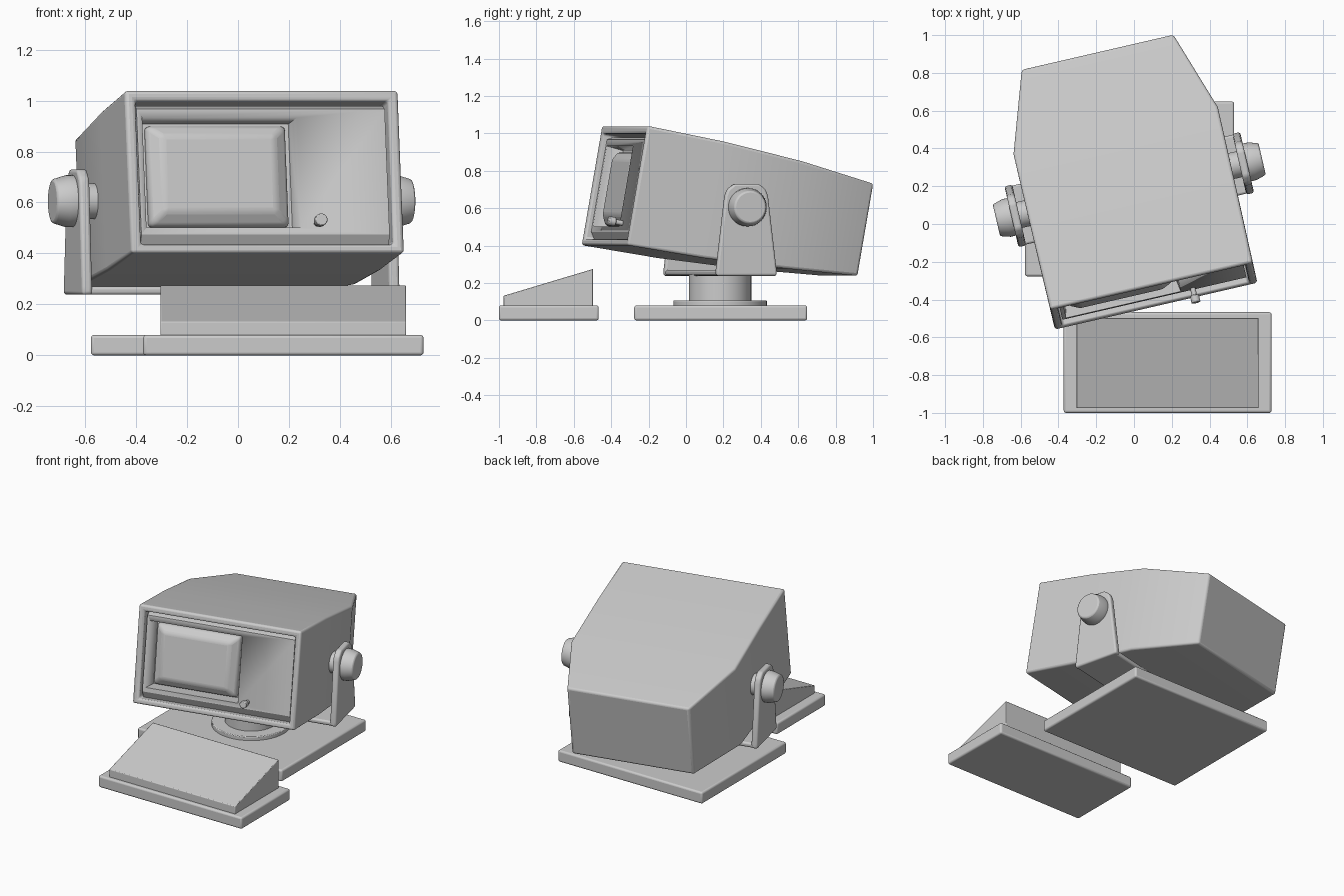
import bpy, bmesh, math
from mathutils import Matrix, Vector

if "Cube" in bpy.data.objects:
    bpy.data.objects.remove(bpy.data.objects["Cube"])

PIVOT = Vector((-0.025, 0.182, 0.605))
YAW = Matrix.Translation(PIVOT) @ Matrix.Rotation(math.radians(13), 4, 'Z')
HEAD = YAW @ Matrix.Rotation(math.radians(-10), 4, 'X')
WORLD = Matrix.Identity(4)


def finish(name, bm, mat=WORLD, bevel=0.0, segs=3):
    bmesh.ops.recalc_face_normals(bm, faces=bm.faces[:])
    bm.transform(mat)
    me = bpy.data.meshes.new(name)
    bm.to_mesh(me)
    bm.free()
    ob = bpy.data.objects.new(name, me)
    bpy.context.collection.objects.link(ob)
    if bevel:
        m = ob.modifiers.new("bevel", 'BEVEL')
        m.width, m.segments = bevel, segs
        m.limit_method, m.angle_limit = 'ANGLE', math.radians(30)
    bpy.ops.object.select_all(action='DESELECT')
    ob.select_set(True)
    bpy.context.view_layer.objects.active = ob
    bpy.ops.object.shade_smooth_by_angle(angle=math.radians(32))
    return ob


def loft(name, rings, mat=WORLD, bevel=0.0, segs=3):
    """Join closed rings of points in order and cap both ends."""
    bm = bmesh.new()
    loops = [[bm.verts.new(p) for p in r] for r in rings]
    for a, b in zip(loops, loops[1:]):
        n = len(a)
        for i in range(n):
            bm.faces.new((a[i], a[(i + 1) % n], b[(i + 1) % n], b[i]))
    bm.faces.new(loops[0])
    bm.faces.new(loops[-1])
    return finish(name, bm, mat, bevel, segs)


def prism_x(name, profile, x0, x1, mat=WORLD, bevel=0.0, segs=3):
    """Extrude a (y, z) profile along x."""
    return loft(name, [[(x, y, z) for y, z in profile] for x in (x0, x1)], mat, bevel, segs)


def box(name, x, y, z, mat=WORLD, bevel=0.0, segs=3):
    return prism_x(name, [(y[0], z[0]), (y[1], z[0]), (y[1], z[1]), (y[0], z[1])],
                   x[0], x[1], mat, bevel, segs)


def lathe(name, axis, centre, stations, mat=WORLD, bevel=0.0, n=40):
    """Round part: stations of (distance along axis, radius)."""
    rot = Vector((0, 0, 1)).rotation_difference(Vector(axis)).to_matrix()
    rings = []
    for d, r in stations:
        rings.append([Vector(centre) + rot @ Vector((r * math.cos(t), r * math.sin(t), d))
                      for t in (2 * math.pi * i / n for i in range(n))])
    return loft(name, rings, mat, bevel, 2)


def ring(y, w, z0, z1):
    return [(-w, y, z0), (w, y, z0), (w, y, z1), (-w, y, z1)]


# Monitor casing: recessed front opening, then tapering shell to the back
loft("monitor_casing", [
    ring(-0.44, 0.508, -0.275, 0.296),
    ring(-0.59, 0.508, -0.275, 0.296),
    ring(-0.59, 0.55, -0.31, 0.338),
    ring(-0.165, 0.553, -0.305, 0.328),
    ring(0.275, 0.555, -0.283, 0.299),
    ring(0.715, 0.412, -0.246, 0.254)], HEAD, 0.014)

# Front panel with a chamfered lower edge and a screen recess
panel = prism_x("front_panel", [(-0.43, -0.278), (-0.53, -0.278), (-0.56, -0.232),
                                (-0.56, 0.268), (-0.53, 0.285), (-0.43, 0.285)],
                -0.5, 0.5, HEAD)
cutter = loft("recess_cutter", [
    [(-0.482, -0.58, -0.205), (0.148, -0.58, -0.205), (0.148, -0.58, 0.236), (-0.482, -0.58, 0.236)],
    [(-0.462, -0.47, -0.195), (0.13, -0.47, -0.195), (0.13, -0.47, 0.224), (-0.462, -0.47, 0.224)]],
    HEAD)
cutter.hide_render = True
cutter.hide_viewport = True
cut = panel.modifiers.new("recess", 'BOOLEAN')
cut.operation, cut.object, cut.solver = 'DIFFERENCE', cutter, 'EXACT'

# Bulging picture tube
loft("screen", [
    [(-0.452, -0.46, -0.19), (0.112, -0.46, -0.19), (0.112, -0.46, 0.212), (-0.452, -0.46, 0.212)],
    [(-0.45, -0.505, -0.188), (0.11, -0.505, -0.188), (0.11, -0.505, 0.21), (-0.45, -0.505, 0.21)],
    [(-0.395, -0.54, -0.135), (0.055, -0.54, -0.135), (0.055, -0.54, 0.165), (-0.395, -0.54, 0.165)]],
    HEAD, 0.015)

# Small control knob
lathe("control_knob", (0, -1, 0), (0.21, 0, -0.185), [(0.55, 0.014), (0.6, 0.014), (0.6, 0.024), (0.64, 0.024)],
      HEAD, 0.004, 24)

# Yoke: lower bar, two tapered arms, spacers and side knobs
box("yoke_bar", (-0.64, 0.64), (-0.16, 0.16), (-0.367, -0.335), YAW, 0.012)
arm = [(-0.165, -0.367), (0.165, -0.367), (0.165, -0.335), (0.118, 0.06), (0.105, 0.095),
       (0.068, 0.125), (-0.068, 0.125), (-0.105, 0.095), (-0.118, 0.06), (-0.165, -0.335)]
for side, s in (("left", -1), ("right", 1)):
    prism_x("yoke_arm_" + side, arm, s * 0.598, s * 0.64, YAW, 0.012)
    lathe("spacer_" + side, (s, 0, 0), (0, 0, 0), [(0.53, 0.07), (0.61, 0.07)], YAW)
    lathe("side_knob_" + side, (s, 0, 0), (0, 0, 0),
          [(0.63, 0.102), (0.668, 0.102), (0.722, 0.086)], YAW, 0.008)

# Swivel stand
cx, cy = PIVOT.x, PIVOT.y
lathe("stand_post", (0, 0, 1), (cx, cy, 0), [(0.07, 0.167), (0.245, 0.167)])
lathe("stand_disc", (0, 0, 1), (cx, cy, 0), [(0.07, 0.25), (0.107, 0.25)], WORLD, 0.005, 56)
box("stand_base", (-0.577, 0.53), (-0.277, 0.648), (0, 0.08), WORLD, 0.012)

# Keyboard: flat tray and wedge
box("keyboard_tray", (-0.372, 0.728), (-1.0, -0.467), (0, 0.08), WORLD, 0.012)
prism_x("keyboard_wedge", [(-0.975, 0.07), (-0.497, 0.07), (-0.497, 0.275), (-0.975, 0.132)],
        -0.305, 0.66, WORLD, 0.004, 2)
